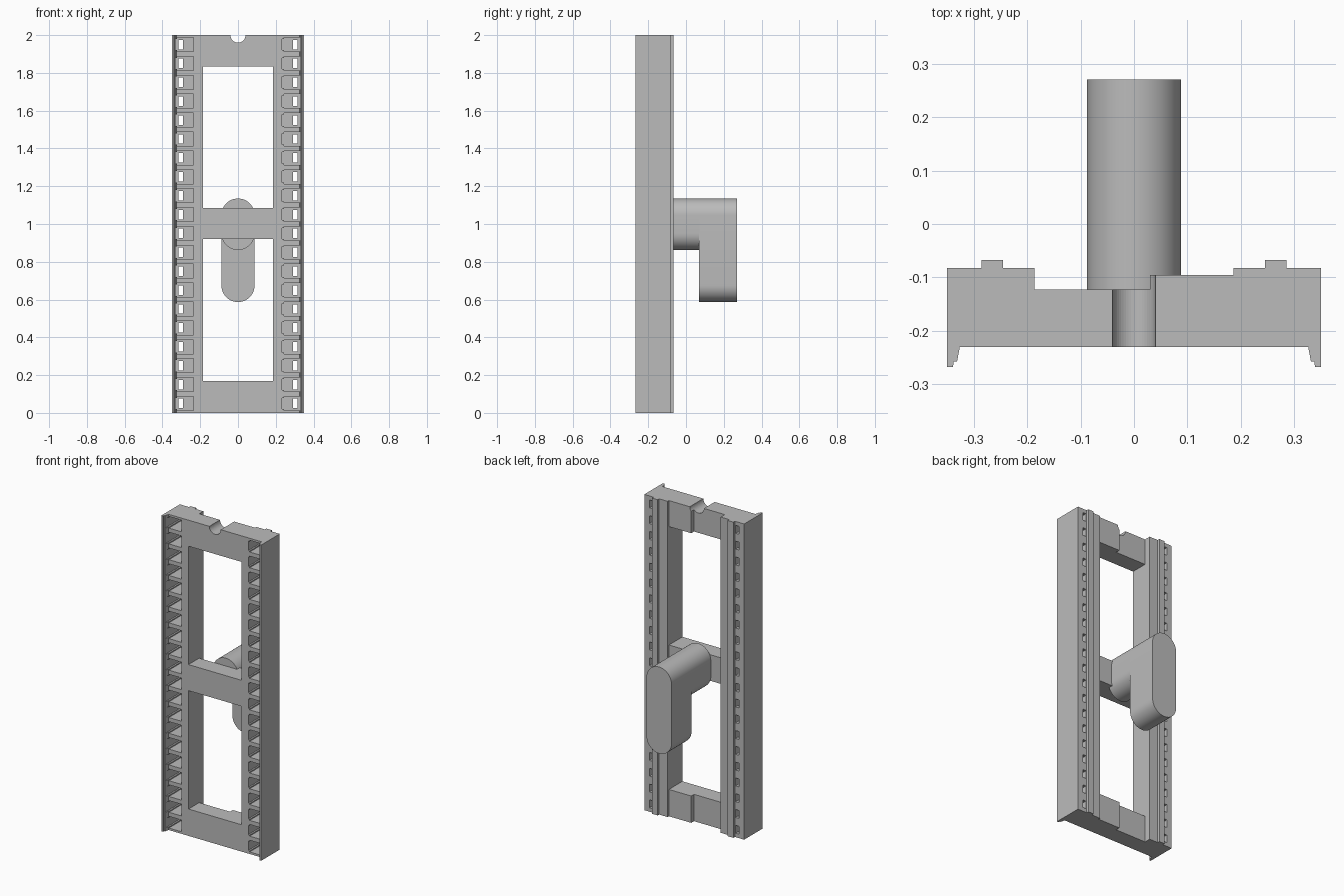
import bpy, bmesh, math

if "Cube" in bpy.data.objects:
    bpy.data.objects.remove(bpy.data.objects["Cube"])

grey = bpy.data.materials.new("plain grey")
grey.use_nodes = True
grey.diffuse_color = (0.5, 0.5, 0.5, 1)
grey.node_tree.nodes["Principled BSDF"].inputs["Base Color"].default_value = (0.5, 0.5, 0.5, 1)


def add_prism(bm, outline, low, high, axis):
    """Extrude an outline: (x, y) along z, or (x, z) along y."""
    place = (lambda p, h: (p[0], p[1], h)) if axis == "z" else (lambda p, h: (p[0], h, p[1]))
    face = bm.faces.new([bm.verts.new(place(p, low)) for p in outline])
    new = bmesh.ops.extrude_face_region(bm, geom=[face])["geom"]
    move = (0, 0, high - low) if axis == "z" else (0, high - low, 0)
    bmesh.ops.translate(bm, vec=move, verts=[v for v in new if isinstance(v, bmesh.types.BMVert)])


def finish(name, bm):
    bmesh.ops.recalc_face_normals(bm, faces=bm.faces[:])
    mesh = bpy.data.meshes.new(name)
    bm.to_mesh(mesh)
    bm.free()
    mesh.materials.append(grey)
    obj = bpy.data.objects.new(name, mesh)
    bpy.context.collection.objects.link(obj)
    return obj


def prism(name, outline, low, high, axis):
    bm = bmesh.new()
    add_prism(bm, outline, low, high, axis)
    return finish(name, bm)


def cut(obj, cutter):
    mod = obj.modifiers.new("cut", "BOOLEAN")
    mod.operation = "DIFFERENCE"
    mod.solver = "EXACT"
    mod.object = cutter
    cutter.hide_render = True
    cutter.hide_set(True)


def rect(x0, x1, z0, z1):
    return [(x0, z0), (x1, z0), (x1, z1), (x0, z1)]


def stadium(radius, z0, z1, steps=24):
    """Upright slot outline with round ends at z0 and z1."""
    pts = []
    for centre, start in ((z1 - radius, 0), (z0 + radius, math.pi)):
        for i in range(steps + 1):
            a = start + math.pi * i / steps
            pts.append((radius * math.cos(a), centre + radius * math.sin(a)))
    return pts


FRONT = -0.23
PITCH = 0.1

# Side rails: rear rib, front lip, a row of pockets with through holes
rail_profile = [(0.186, FRONT), (0.326, FRONT), (0.331, -0.257), (0.337, -0.257),
                (0.339, -0.268), (0.35, -0.268), (0.35, -0.082), (0.285, -0.082),
                (0.285, -0.067), (0.245, -0.067), (0.245, -0.082), (0.186, -0.082)]
for side, name, x0 in ((1, "left", 0.243), (-1, "right", -0.323)):
    rail = prism(name + "_rail", [(side * x, y) for x, y in rail_profile], 0, 2, "z")
    pockets, holes = bmesh.new(), bmesh.new()
    for i in range(20):
        z = PITCH * (i + 0.5)
        # pocket with a narrow relief slot on one side
        outline = rect(x0, x0 + 0.088, z - 0.037, z + 0.037)
        outline += [(x0, z + 0.03), (x0 - 0.01, z + 0.03), (x0 - 0.01, z - 0.03), (x0, z - 0.03)]
        add_prism(pockets, outline, FRONT - 0.02, -0.11, "y")
        hole = rect(0.29, 0.314, z - 0.025, z + 0.025)
        add_prism(holes, [(side * x, h) for x, h in hole], -0.14, 0, "y")
    cut(rail, finish(name + "_pocket_cutter", pockets))
    cut(rail, finish(name + "_hole_cutter", holes))

# Cross bars with a stepped back
bar_profile = [(-0.187, FRONT), (0.187, FRONT), (0.187, -0.095),
               (0.03, -0.095), (0.03, -0.123), (-0.187, -0.123)]
bars = {}
for name, low, high in (("bottom_bar", 0, 0.17), ("middle_bar", 0.92, 1.085), ("top_bar", 1.835, 2)):
    bars[name] = prism(name, bar_profile, low, high, "z")

# Round orientation notch in the top bar
cut(bars["top_bar"], prism("notch_cutter", stadium(0.04, 1.96, 2.1), -0.4, 0.1, "y"))

# Rounded arm and hanging grip at the back
handle = [prism("handle_arm", stadium(0.088, 0.862, 1.135), -0.123, 0.071, "y"),
          prism("handle_grip", stadium(0.088, 0.587, 1.135), 0.07, 0.27, "y")]
bpy.ops.object.select_all(action="DESELECT")
for obj in handle + [bars["top_bar"]]:
    obj.select_set(True)
    bpy.context.view_layer.objects.active = obj
bpy.ops.object.shade_smooth_by_angle(angle=math.radians(30))
